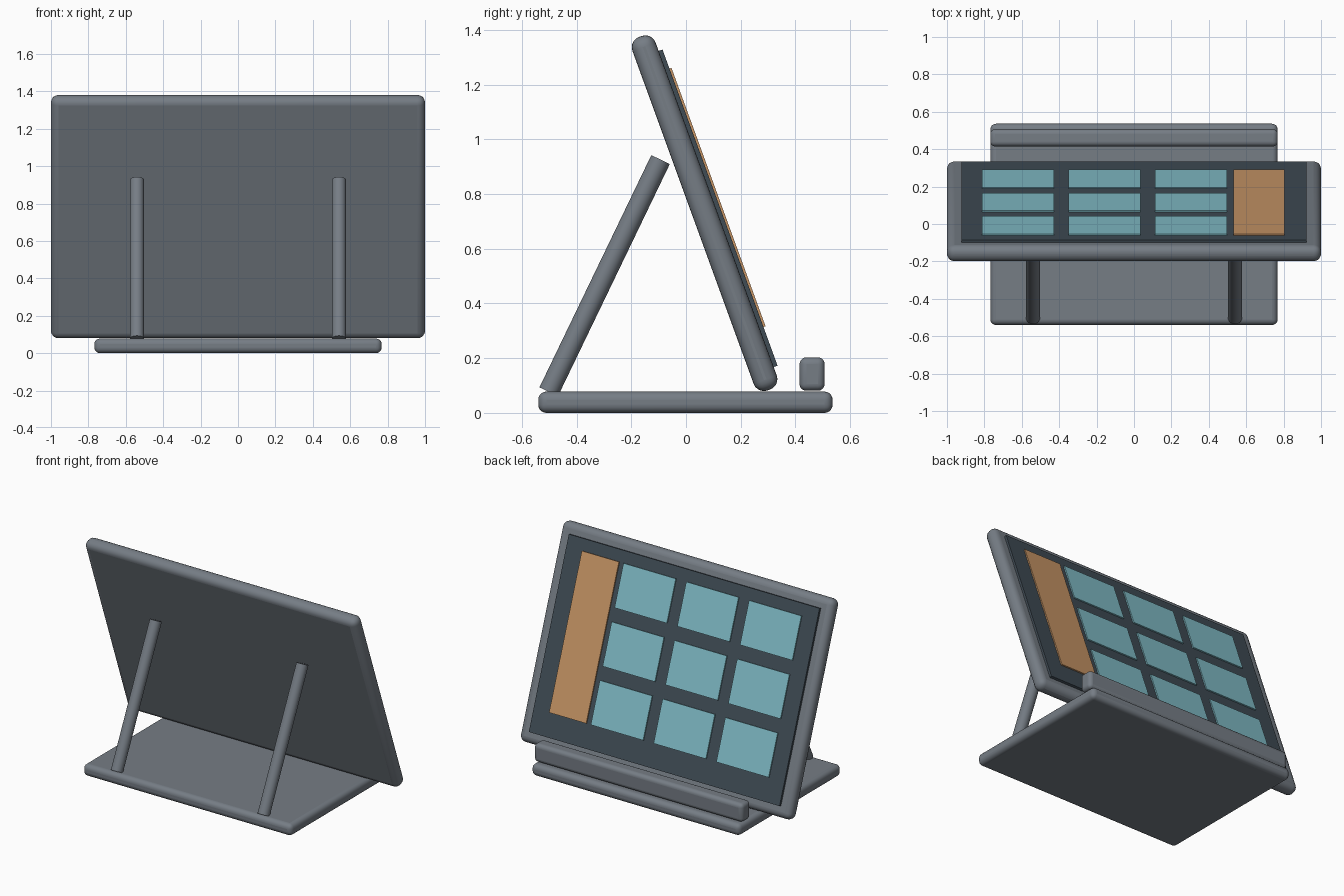
import bpy
import math
from mathutils import Matrix, Vector

cube = bpy.data.objects.get("Cube")
if cube:
    bpy.data.objects.remove(cube, do_unlink=True)


def material(name, rgb):
    mat = bpy.data.materials.new(name)
    mat.use_nodes = True
    colour = (*rgb, 1)
    mat.diffuse_color = colour
    mat.node_tree.nodes["Principled BSDF"].inputs["Base Color"].default_value = colour
    return mat


GREY = material("slate grey", (0.18, 0.205, 0.235))
DARK = material("dark screen", (0.051, 0.072, 0.091))
TEAL = material("pale teal", (0.22, 0.51, 0.58))
ORANGE = material("warm orange", (0.58, 0.305, 0.133))

# Frame of the leaning tablet: local z runs up it, local y faces out of the screen
TILT = Matrix.Translation((0, 0.068, 0.73)) @ Matrix.Rotation(math.radians(20), 4, "X")


def box(name, size, centre, mat, radius=0, frame=Matrix()):
    bpy.ops.mesh.primitive_cube_add(size=1)
    ob = bpy.context.object
    ob.name = name
    ob.data.transform(Matrix.Diagonal((*size, 1)))
    ob.matrix_world = frame @ Matrix.Translation(centre)
    ob.data.materials.append(mat)
    if radius:
        bevel = ob.modifiers.new("rounded edges", "BEVEL")
        bevel.width = radius
        bevel.segments = 5
        bpy.ops.object.shade_smooth_by_angle(angle=math.radians(35))
    return ob


def rod(name, start, end, radius, mat):
    start, end = Vector(start), Vector(end)
    axis = end - start
    bpy.ops.mesh.primitive_cylinder_add(vertices=32, radius=radius, depth=axis.length)
    ob = bpy.context.object
    ob.name = name
    ob.matrix_world = (Matrix.Translation((start + end) / 2)
                       @ axis.to_track_quat("Z", "Y").to_matrix().to_4x4())
    ob.data.materials.append(mat)
    bpy.ops.object.shade_smooth_by_angle(angle=math.radians(35))


# Base and the lip that stops the tablet sliding
box("base", (1.536, 1.076, 0.078), (0, -0.002, 0.039), GREY, 0.03)
box("lip", (1.536, 0.092, 0.122), (0, 0.461, 0.142), GREY, 0.025)

# Tablet body and screen
box("tablet_body", (2, 0.09, 1.375), (0, 0, 0), GREY, 0.04, TILT)
box("screen", (1.846, 0.025, 1.23), (0, 0.0475, 0), DARK, 0, TILT)

# Screen panels: a grid of tiles and one tall side bar
PANEL_Y, PANEL_Z, THICK = 0.064, 0.038, 0.008
for row in range(3):
    for col in range(3):
        box(f"tile_{row + 1}_{col + 1}", (0.385, THICK, 0.277),
            (-0.157 + (col - 1) * 0.462, PANEL_Y, PANEL_Z + (1 - row) * 0.364),
            TEAL, 0, TILT)
box("side_bar", (0.273, THICK, 1.005), (0.668, PANEL_Y, PANEL_Z), ORANGE, 0, TILT)

# Support legs
for side, x in (("left", 0.54), ("right", -0.54)):
    rod(f"{side}_leg", (x, -0.502, 0.077), (x, -0.093, 0.926), 0.0375, GREY)
